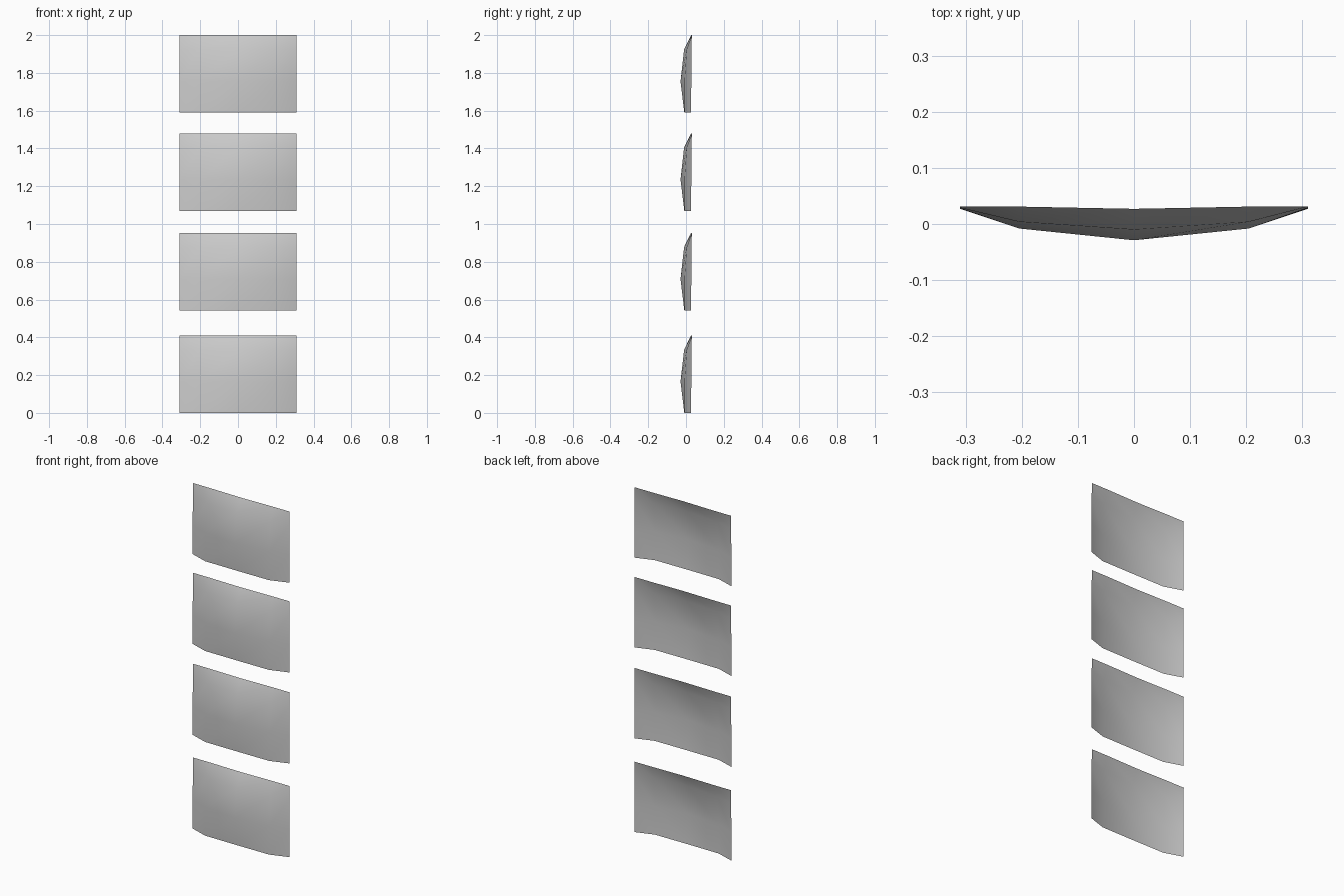
import bpy

if "Cube" in bpy.data.objects:
    bpy.data.objects.remove(bpy.data.objects["Cube"])

# One plain grey for all panels
grey = bpy.data.materials.new("light_grey")
grey.diffuse_color = (0.60, 0.60, 0.60, 1)
grey.use_nodes = True
grey.node_tree.nodes["Principled BSDF"].inputs["Base Color"].default_value = grey.diffuse_color

XS = [-0.31, -0.205, 0.0, 0.205, 0.31]
# height, then depth at side edge, side crease and centre
ROWS = [
    (0.0, 0.027, -0.008, -0.009),
    (0.165, 0.028, -0.008, -0.029),
    (0.335, 0.029, 0.004, -0.010),
    (0.41, 0.031, 0.031, 0.027),
]


def panel(name, z0):
    """Bulged thin sheet whose top and sides curl backwards."""
    verts, faces = [], []
    for z, edge, crease, mid in ROWS:
        for x, y in zip(XS, (edge, crease, mid, crease, edge)):
            verts.append((x, y, z0 + z))
    n = len(XS)
    for r in range(len(ROWS) - 1):
        for c in range(n - 1):
            a = r * n + c
            faces.append((a, a + 1, a + n + 1, a + n))
    mesh = bpy.data.meshes.new(name)
    mesh.from_pydata(verts, [], faces)
    mesh.materials.append(grey)
    mesh.polygons.foreach_set("use_smooth", [True] * len(faces))
    mesh.update()
    obj = bpy.data.objects.new(name, mesh)
    bpy.context.collection.objects.link(obj)


# Stack of four panels
for i, z0 in enumerate((0.0, 0.543, 1.07, 1.59)):
    panel(f"curved_panel_{i + 1}", z0)
